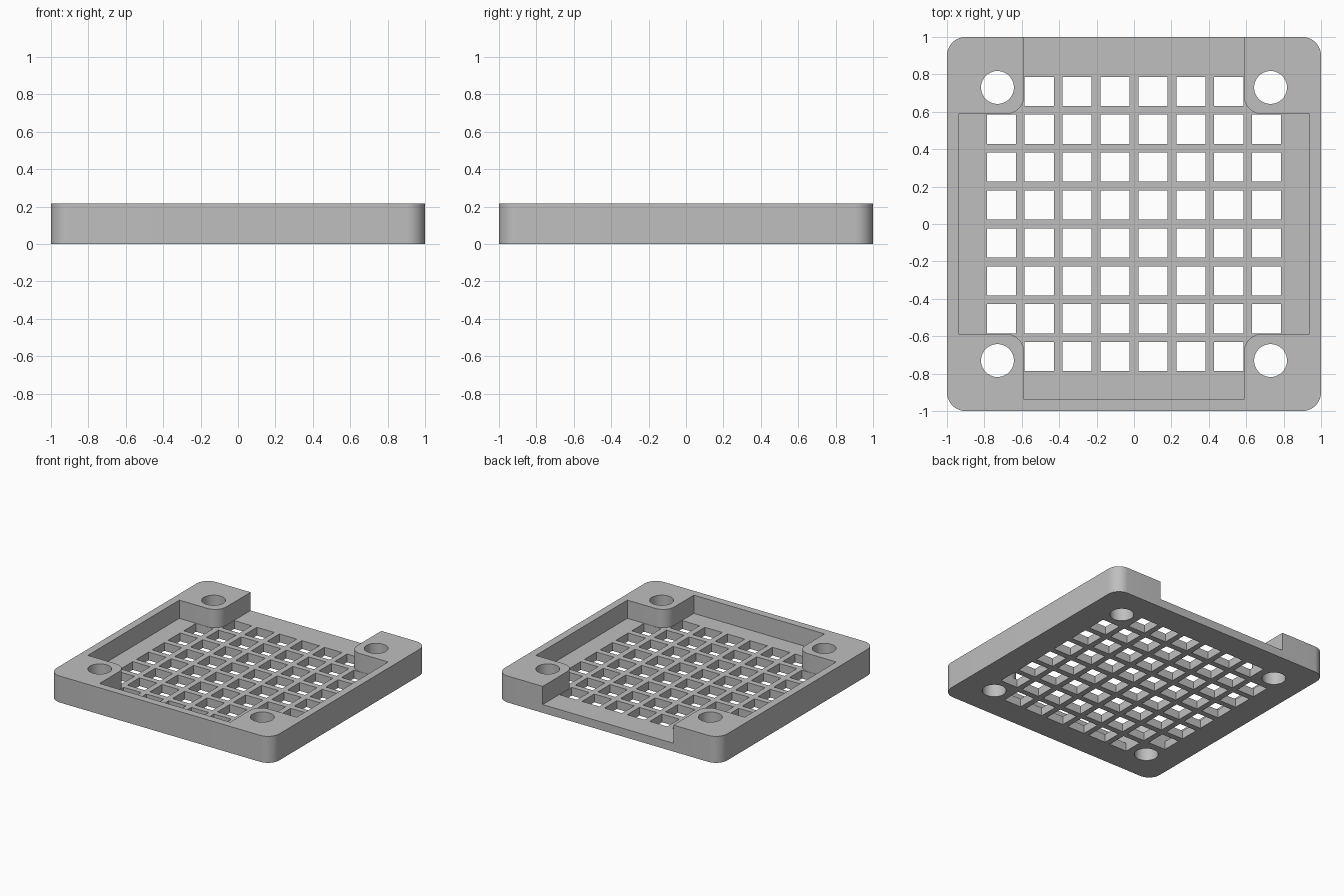
import bpy, bmesh
from math import cos, sin, pi, radians

cube = bpy.data.objects.get("Cube")
if cube:
    bpy.data.objects.remove(cube, do_unlink=True)

HEIGHT, FLOOR = 0.215, 0.067
PILLAR = 0.587               # inner edge of the corner pillars
WALL = 0.938                 # inner edge of the side walls
RADIUS = 0.1                 # outer and pillar corner rounding
SCREW, SCREW_R = 0.73, 0.088
PITCH, CELL = 0.2026, 0.078  # grid spacing and half opening
QUADRANTS = [(1, 1), (-1, 1), (-1, -1), (1, -1)]


def arc(cx, cy, r, start, end, steps):
    angles = [start + (end - start) * i / steps for i in range(steps + 1)]
    return [(cx + r * cos(a), cy + r * sin(a)) for a in angles]


def add_prism(bm, outline, z0, z1):
    """Extrude a counter-clockwise outline from z0 to z1."""
    low = [bm.verts.new((x, y, z0)) for x, y in outline]
    high = [bm.verts.new((x, y, z1)) for x, y in outline]
    bm.faces.new(low[::-1])
    bm.faces.new(high)
    for i in range(len(outline)):
        j = (i + 1) % len(outline)
        bm.faces.new((low[i], low[j], high[j], high[i]))


def make_object(name, prisms):
    bm = bmesh.new()
    for outline, z0, z1 in prisms:
        add_prism(bm, outline, z0, z1)
    mesh = bpy.data.meshes.new(name)
    bm.to_mesh(mesh)
    bm.free()
    obj = bpy.data.objects.new(name, mesh)
    bpy.context.collection.objects.link(obj)
    return obj


def cut(target, cutter):
    cutter.hide_render = True
    bpy.context.view_layer.objects.active = target
    mod = target.modifiers.new(cutter.name, 'BOOLEAN')
    mod.operation = 'DIFFERENCE'
    mod.solver = 'EXACT'
    mod.object = cutter
    bpy.ops.object.modifier_apply(modifier=mod.name)
    bpy.data.objects.remove(cutter, do_unlink=True)


# Rounded square block
outline = []
for k, (sx, sy) in enumerate(QUADRANTS):
    c = 1 - RADIUS
    outline += arc(sx * c, sy * c, RADIUS, k * pi / 2, (k + 1) * pi / 2, 12)
body = make_object("grille_cover", [(outline, 0, HEIGHT)])

# Cross-shaped pocket around rounded pillars, open at the back
pocket = []
for sx, sy in QUADRANTS:
    end = 1.1 if sy > 0 else WALL
    c = PILLAR + RADIUS
    corner = [(WALL, PILLAR)] + arc(c, c, RADIUS, -pi / 2, -pi, 12) + [(PILLAR, end)]
    corner = [(sx * x, sy * y) for x, y in corner]
    pocket += corner if sx * sy > 0 else corner[::-1]
cut(body, make_object("pocket_cutter", [(pocket, FLOOR, HEIGHT + 0.1)]))

# Square grid openings, leaving out the four corners
cells = []
for i in range(8):
    for j in range(8):
        if i in (0, 7) and j in (0, 7):
            continue
        x, y = (i - 3.5) * PITCH, (j - 3.5) * PITCH
        square = [(x + sx * CELL, y + sy * CELL) for sx, sy in QUADRANTS]
        cells.append((square, -0.1, FLOOR + 0.04))
cut(body, make_object("grid_cutter", cells))

# Screw holes through the pillars
holes = [(arc(sx * SCREW, sy * SCREW, SCREW_R, 0, 2 * pi, 40)[:-1], -0.1, HEIGHT + 0.1)
         for sx, sy in QUADRANTS]
cut(body, make_object("screw_cutter", holes))

# Plain grey finish
grey = bpy.data.materials.new("grey_plastic")
grey.use_nodes = True
colour = (0.52, 0.52, 0.52, 1)
grey.diffuse_color = colour
grey.node_tree.nodes["Principled BSDF"].inputs["Base Color"].default_value = colour
body.data.materials.clear()
body.data.materials.append(grey)
for face in body.data.polygons:
    face.material_index = 0

bpy.ops.object.select_all(action='DESELECT')
body.select_set(True)
bpy.context.view_layer.objects.active = body
bpy.ops.object.shade_smooth_by_angle(angle=radians(30))
